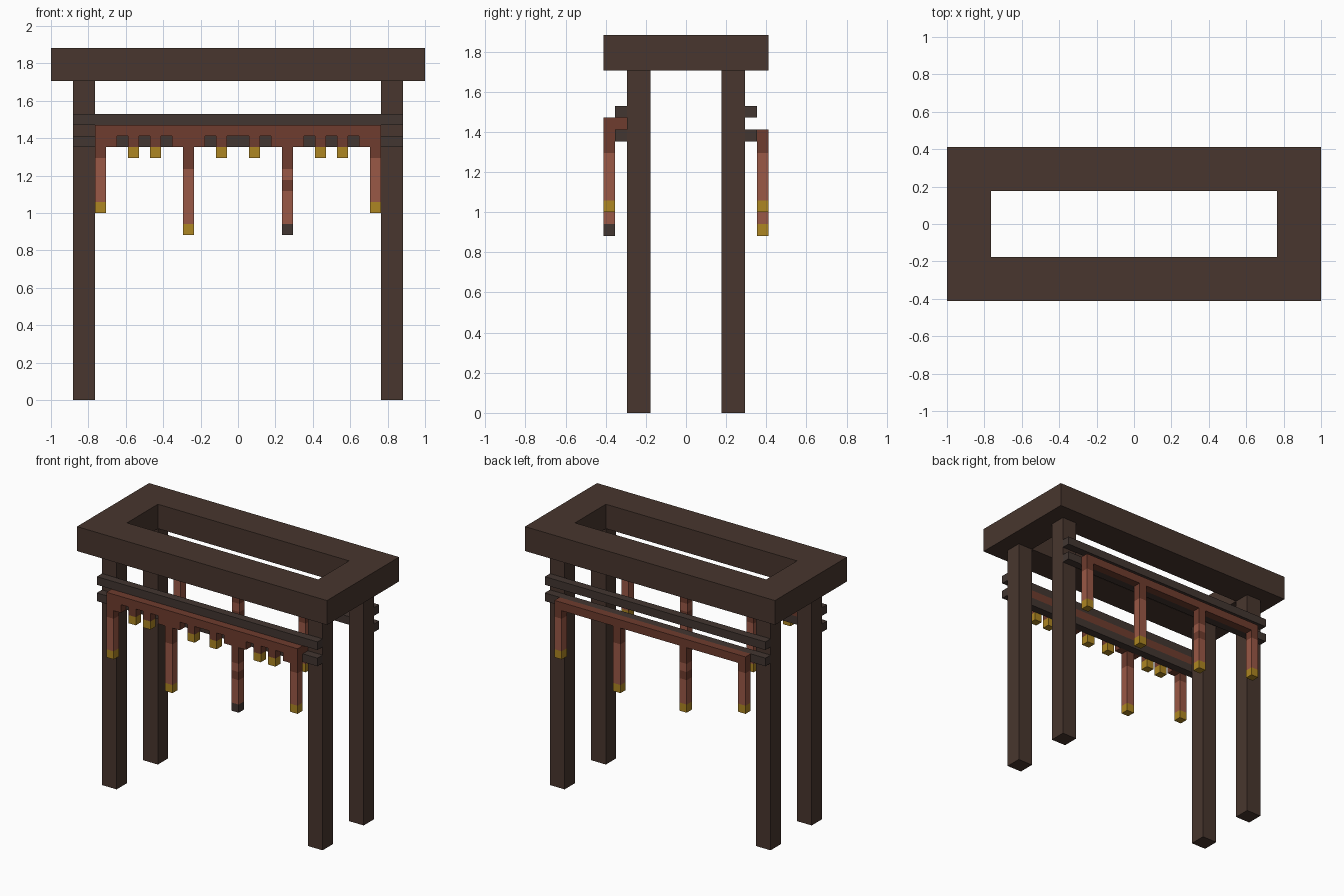
import bpy, bmesh

if "Cube" in bpy.data.objects:
    bpy.data.objects.remove(bpy.data.objects["Cube"])

U = 1 / 17  # the whole model sits on a grid of 1/17 unit


def mat(name, r, g, b):
    m = bpy.data.materials.new(name)
    lin = [((c / 255 + 0.055) / 1.055) ** 2.4 for c in (r, g, b)]
    m.diffuse_color = (*lin, 1)
    m.use_nodes = True
    m.node_tree.nodes["Principled BSDF"].inputs["Base Color"].default_value = m.diffuse_color
    return m


WOOD = mat("dark wood", 72, 54, 46)
RAIL = mat("charcoal wood", 66, 54, 49)
RED = mat("deep red", 110, 60, 46)
CLAY = mat("light red", 154, 88, 70)
GOLD = mat("gold", 174, 134, 34)


def finish(name, bm, mats):
    bmesh.ops.recalc_face_normals(bm, faces=bm.faces)
    bmesh.ops.scale(bm, vec=(U, U, U), verts=bm.verts)
    me = bpy.data.meshes.new(name)
    bm.to_mesh(me)
    bm.free()
    for m in mats:
        me.materials.append(m)
    ob = bpy.data.objects.new(name, me)
    bpy.context.collection.objects.link(ob)
    return ob


def stack(name, x0, x1, y0, y1, levels, mats):
    """Square column cut at the given heights, one colour per section."""
    bm = bmesh.new()
    rings = [[bm.verts.new((x, y, z)) for x, y in
              ((x0, y0), (x1, y0), (x1, y1), (x0, y1))] for z in levels]
    used = list(dict.fromkeys(mats))
    for i, m in enumerate(mats):
        for k in range(4):
            f = bm.faces.new((rings[i][k], rings[i][(k + 1) % 4],
                              rings[i + 1][(k + 1) % 4], rings[i + 1][k]))
            f.material_index = used.index(m)
    bm.faces.new(rings[0]).material_index = used.index(mats[0])
    bm.faces.new(rings[-1]).material_index = used.index(mats[-1])
    return finish(name, bm, used)


def box(name, x0, x1, y0, y1, z0, z1, m):
    return stack(name, x0, x1, y0, y1, (z0, z1), (m,))


# top frame: rectangular ring
bm = bmesh.new()
rects = [[bm.verts.new((sx * a, sy * b, z)) for sx, sy in ((-1, -1), (1, -1), (1, 1), (-1, 1))]
         for a, b, z in ((17, 7, 29), (17, 7, 32), (13, 3, 32), (13, 3, 29))]
for i in range(4):
    p, q = rects[i], rects[(i + 1) % 4]
    for k in range(4):
        bm.faces.new((p[k], p[(k + 1) % 4], q[(k + 1) % 4], q[k]))
finish("top_frame", bm, [WOOD])

# four posts
for x in (-15, 13):
    for y in (-5, 3):
        box("post", x, x + 2, y, y + 2, 0, 29, WOOD)

# paired rails front and back
for y in (-6, 5):
    for z in (23, 25):
        box("rail", -15, 15, y, y + 1, z, z + 1, RAIL)

# front beam: upper strip set between the rails, with a row of teeth below
box("front_beam", -13, 13, -7, -5, 24, 25, RED)
half = [(1, 2), (3, 6), (7, 8), (9, 10), (11, 13)]
for a, b in half + [(-b, -a) for a, b in half]:
    box("front_beam_tooth", a, b, -7, -6, 23, 24, RED)
    if b - a == 1:
        box("tooth_tip", a, b, -7, -6, 22, 23, GOLD)

# back beam
box("back_beam", -13, 13, 6, 7, 23, 24, RED)

# hanging bars: two short outer ones and two long inner ones on each side
short = ((17, 18, 22, 23), (GOLD, CLAY, RED))
long_plain = ((15, 16, 21, 23), (GOLD, CLAY, RED))
banded = (15, 16, 19, 20, 21, 23)
for side, y, band_x, tip in (("front", -7, 4, RAIL), ("back", 6, -5, GOLD)):
    for x in (-13, 12):
        stack(side + "_outer_bar", x, x + 1, y, y + 1, *short)
    stack(side + "_banded_bar", band_x, band_x + 1, y, y + 1,
          banded, (tip, CLAY, RED, CLAY, RED))
    x = -band_x - 1
    stack(side + "_inner_bar", x, x + 1, y, y + 1, *long_plain)
